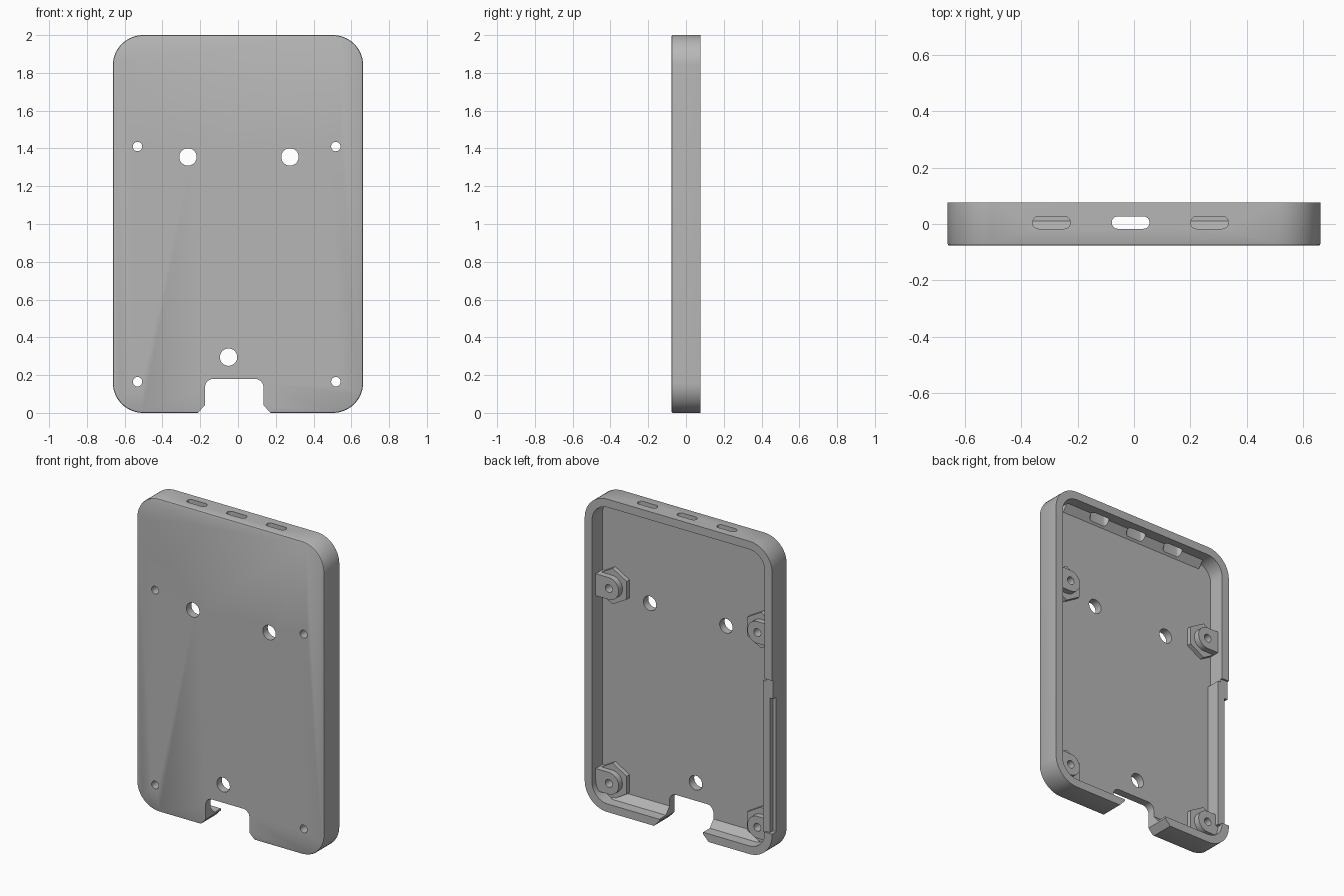
import bpy, bmesh
from math import sin, cos, pi, radians

cube = bpy.data.objects.get("Cube")
if cube:
    bpy.data.objects.remove(cube, do_unlink=True)

W, H, BACK, FRONT = 0.6625, 2.0, 0.077, -0.077
WALL, FLOOR = 0.052, -0.027

grey = bpy.data.materials.new("plain_grey")
grey.use_nodes = True
grey.diffuse_color = (0.47, 0.47, 0.47, 1)
grey.node_tree.nodes["Principled BSDF"].inputs["Base Color"].default_value = (0.47, 0.47, 0.47, 1)


def loft(name, rings):
    """Closed solid through rings of 3D points."""
    bm = bmesh.new()
    loops = [[bm.verts.new(p) for p in ring] for ring in rings]
    n = len(loops[0])
    for a, b in zip(loops, loops[1:]):
        for i in range(n):
            j = (i + 1) % n
            bm.faces.new((a[i], a[j], b[j], b[i]))
    bm.faces.new(loops[0])
    bm.faces.new(loops[-1])
    bmesh.ops.recalc_face_normals(bm, faces=bm.faces)
    mesh = bpy.data.meshes.new(name)
    bm.to_mesh(mesh)
    bm.free()
    mesh.materials.append(grey)
    ob = bpy.data.objects.new(name, mesh)
    bpy.context.collection.objects.link(ob)
    return ob


def prism(name, outline, y0, y1):
    return loft(name, [[(x, y, z) for x, z in outline] for y in (y0, y1)])


def rounded(x0, x1, z0, z1, r, seg=14):
    pts = []
    corners = ((x1 - r, z1 - r), (x0 + r, z1 - r), (x0 + r, z0 + r), (x1 - r, z0 + r))
    for k, (cx, cz) in enumerate(corners):
        for i in range(seg + 1):
            a = (k + i / seg) * pi / 2
            pts.append((cx + r * cos(a), cz + r * sin(a)))
    return pts


def ngon(x, z, r, n, turn=0):
    return [(x + r * cos(turn + 2 * pi * i / n), z + r * sin(turn + 2 * pi * i / n)) for i in range(n)]


def box(name, x0, x1, y0, y1, z0, z1):
    return prism(name, [(x0, z0), (x1, z0), (x1, z1), (x0, z1)], y0, y1)


def boolean(target, tool, operation="DIFFERENCE"):
    mod = target.modifiers.new("cut", "BOOLEAN")
    mod.operation, mod.solver, mod.object = operation, "EXACT", tool
    bpy.context.view_layer.update()
    graph = bpy.context.evaluated_depsgraph_get()
    mesh = bpy.data.meshes.new_from_object(target.evaluated_get(graph))
    target.modifiers.clear()
    target.data = mesh
    bpy.data.objects.remove(tool, do_unlink=True)


# Outer shell with a softened front edge
def outline(inset):
    return rounded(inset - W, W - inset, inset, H - inset, 0.16 - inset)


shell = loft("case_shell", [[(x, y, z) for x, z in outline(i)] for y, i in
                            ((FRONT, 0.008), (FRONT + 0.0025, 0.0025), (FRONT + 0.008, 0), (BACK, 0))])
boolean(shell, prism("cavity", rounded(WALL - W, W - WALL, WALL, H - WALL, 0.11), FLOOR, 0.2))

# Sloped fillets along the top and bottom of the tray
for z, d in ((H - WALL, -1), (WALL, 1)):
    wedge = [(FLOOR - 0.01, z - d * 0.01), (FLOOR - 0.01, z + d * 0.045),
             (FLOOR, z + d * 0.045), (0.01, z), (0.01, z - d * 0.01)]
    bar = loft("fillet", [[(x, y, zz) for y, zz in wedge] for x in (-0.52, 0.52)])
    boolean(shell, bar, "UNION")

# Thicker side wall behind a long rebate in the outer rim
boolean(shell, box("wall_pad", -W + WALL - 0.01, -W + WALL + 0.02, FLOOR - 0.01, BACK - 0.012, 0.16, 1.13), "UNION")
boolean(shell, box("rebate", -0.8, -W + 0.022, 0.035, 0.2, 0.17, 1.03))
boolean(shell, box("rim_dip", -0.8, -W + WALL + 0.05, BACK - 0.012, 0.2, 0.17, 1.15))

# Cable notch with flared mouth
notch = [(-0.27, -0.06), (-0.175, 0.04)]
for cx, cz, start in ((-0.13, 0.135, pi), (0.09, 0.135, pi / 2)):
    notch += [(cx + 0.045 * cos(start - t * pi / 16), cz + 0.045 * sin(start - t * pi / 16)) for t in range(9)]
notch += [(0.135, 0.04), (0.23, -0.06)]
boolean(shell, prism("notch", notch, -0.2, 0.2))

# Top slots
for x in (-0.293, -0.012, 0.268):
    ring = rounded(x - 0.067, x + 0.067, -0.017, 0.027, 0.0215, 6)
    boolean(shell, loft("slot", [[(px, py, z) for px, py in ring] for z in (1.9, 2.1)]))

# Mounting holes through the plate
for x, z in ((-0.265, 1.355), (0.275, 1.355), (-0.05, 0.295)):
    boolean(shell, prism("hole", ngon(x, z, 0.046, 32), -0.2, 0.2))

# Four screw posts: hexagonal base with a round-nosed column tied to the wall
for x, side in ((-0.532, -1), (0.518, 1)):
    for z, level in ((1.41, "upper"), (0.165, "lower")):
        name = f"{level}_{'left' if side > 0 else 'right'}_post"
        post = prism(name, ngon(x, z, 0.115, 6, pi / 6), FLOOR - 0.01, 0.002)
        nose = [(x - side * 0.07 * sin(a), z + 0.07 * cos(a))
                for a in [pi * i / 16 for i in range(17)]]
        wall_x = side * (W - WALL + 0.01)
        column = prism("column", nose + [(wall_x, z - 0.07), (wall_x, z + 0.07)], FLOOR - 0.01, 0.04)
        boolean(post, column, "UNION")
        boolean(shell, post, "UNION")
        boolean(shell, prism("screw_hole", ngon(x, z, 0.025, 24), -0.2, 0.2))

# Smooth curves, crisp edges
bpy.ops.object.select_all(action="DESELECT")
shell.select_set(True)
bpy.context.view_layer.objects.active = shell
bpy.ops.object.shade_smooth_by_angle(angle=radians(25))
